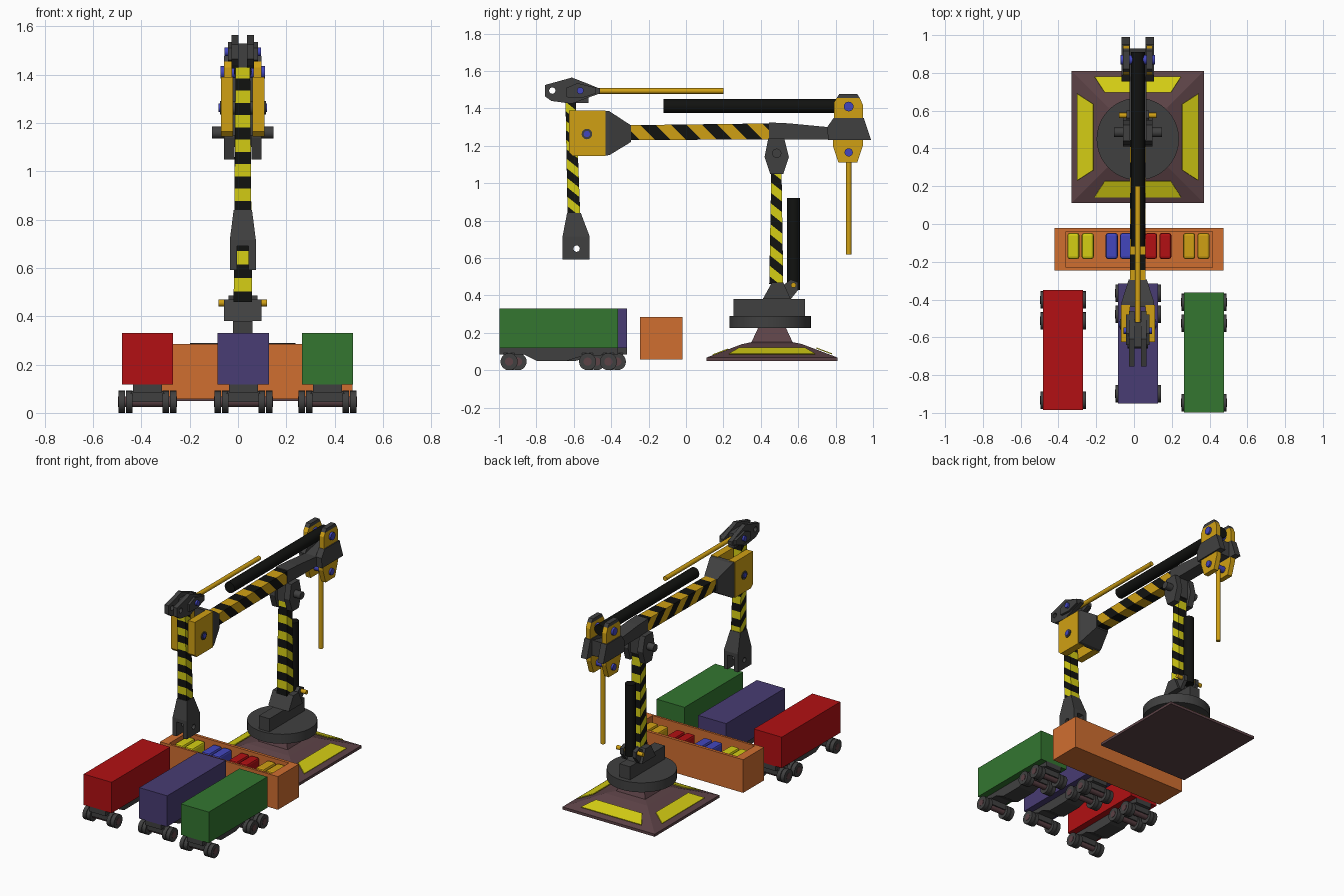
import bpy, bmesh, math
from mathutils import Vector

if "Cube" in bpy.data.objects:
    bpy.data.objects.remove(bpy.data.objects["Cube"])

C = 0.02  # centre line of the crane


def material(name, rgb):
    m = bpy.data.materials.new(name)
    m.use_nodes = True
    col = [((c / 255 + 0.055) / 1.055) ** 2.4 for c in rgb] + [1]
    m.diffuse_color = col
    m.node_tree.nodes["Principled BSDF"].inputs["Base Color"].default_value = col
    return m


GOLD = material("gold", (208, 160, 20))
YELLOW = material("yellow", (212, 205, 20))
DARK = material("dark grey", (64, 64, 64))
BLACK = material("black", (17, 18, 16))
BROWN = material("plum brown", (92, 66, 70))
ORANGE = material("orange", (208, 110, 48))
RED = material("red", (178, 16, 19))
PURPLE = material("purple", (72, 60, 115))
GREEN = material("green", (51, 118, 48))
BLUE = material("blue", (66, 70, 190))


def finish(name, bm, *mats):
    bmesh.ops.recalc_face_normals(bm, faces=bm.faces)
    me = bpy.data.meshes.new(name)
    bm.to_mesh(me)
    bm.free()
    for m in mats:
        me.materials.append(m)
    ob = bpy.data.objects.new(name, me)
    bpy.context.scene.collection.objects.link(ob)
    return ob


def loft_bm(axis, rings):
    """Stack of rectangles (t, u0, u1, v0, v1); axis z: u=x v=y, axis y: u=x v=z."""
    bm = bmesh.new()
    loops = []
    for t, u0, u1, v0, v1 in rings:
        quad = [(u0, v0), (u1, v0), (u1, v1), (u0, v1)]
        loops.append([bm.verts.new((u, v, t) if axis == "z" else (u, t, v)) for u, v in quad])
    for a, b in zip(loops, loops[1:]):
        for i in range(4):
            j = (i + 1) % 4
            bm.faces.new((a[i], a[j], b[j], b[i]))
    bm.faces.new(loops[0])
    bm.faces.new(loops[-1])
    return bm


def loft(name, axis, rings, mat):
    return finish(name, loft_bm(axis, rings), mat)


def box(name, x, y, z, mat):
    return loft(name, "z", [(z[0], *x, *y), (z[1], *x, *y)], mat)


def striped(name, axis, rings, normal, start, width, mats):
    """Beam cut by slanted planes into alternating bands."""
    bm = loft_bm(axis, rings)
    n = Vector(normal)
    vals = [v.co.dot(n) for v in bm.verts]
    for k in range(math.floor((min(vals) - start) / width), math.ceil((max(vals) - start) / width)):
        bmesh.ops.bisect_plane(bm, geom=bm.verts[:] + bm.edges[:] + bm.faces[:],
                               plane_co=n * ((start + k * width) / n.length_squared), plane_no=n)
    for f in bm.faces:
        f.material_index = math.floor((f.calc_center_median().dot(n) - start) / width) % 2
    return finish(name, bm, *mats)


def prism(name, pts, x0, x1, mat, hole=None):
    """Side outline (y, z) extruded along x, with an optional round hole."""
    bm = bmesh.new()
    outlines = [pts]
    if hole:
        y, z, r = hole
        angles = [math.tau * i / 16 for i in range(16)]
        outlines.append([(y + r * math.cos(a), z + r * math.sin(a)) for a in angles])
    for line in outlines:
        vs = [bm.verts.new((x0, *p)) for p in line]
        for i, v in enumerate(vs):
            bm.edges.new((v, vs[(i + 1) % len(vs)]))
    bmesh.ops.triangle_fill(bm, edges=bm.edges[:], use_beauty=True, normal=(1, 0, 0))
    ext = bmesh.ops.extrude_face_region(bm, geom=bm.faces[:], use_keep_orig=True)["geom"]
    bmesh.ops.translate(bm, vec=(x1 - x0, 0, 0), verts=[v for v in ext if isinstance(v, bmesh.types.BMVert)])
    return finish(name, bm, mat)


def pair(name, pts, a, b, mat, hole=None):
    for side, s in (("left", 1), ("right", -1)):
        prism(f"{side}_{name}", pts, C + s * a, C + s * b, mat, hole)


def rod(name, p0, p1, r, mat, sides=20):
    p0, p1 = Vector(p0), Vector(p1)
    d = p1 - p0
    bm = bmesh.new()
    bmesh.ops.create_cone(bm, cap_ends=True, segments=sides, radius1=r, radius2=r, depth=d.length)
    for f in bm.faces:
        f.smooth = len(f.verts) == 4
        if not f.smooth:
            for e in f.edges:
                e.smooth = False
    bm.transform(d.to_track_quat("Z", "Y").to_matrix().to_4x4())
    bmesh.ops.translate(bm, vec=(p0 + p1) / 2, verts=bm.verts)
    return finish(name, bm, mat)


def pin(name, y, z, half, r, mat):
    return rod(name, (C - half, y, z), (C + half, y, z), r, mat)


def square(z, h, y=0.46):
    return (z, C - h, C + h, y - h, y + h)


# Pedestal with yellow warning patches
loft("pedestal", "z", [square(0.05, 0.35), square(0.068, 0.35), square(0.14, 0.16),
                       square(0.15, 0.11), square(0.225, 0.075)], BROWN)
bm = bmesh.new()
for q in range(4):
    c, s = round(math.cos(q * math.pi / 2)), round(math.sin(q * math.pi / 2))
    quad = [(0.32, -0.23), (0.32, 0.23), (0.235, 0.175), (0.235, -0.175)]
    bm.faces.new([bm.verts.new((C + c * d - s * w, 0.46 + s * d + c * w, 0.073 + (0.35 - d) * 0.379))
                  for d, w in quad])
patches = finish("warning_patches", bm, YELLOW)
patches.modifiers.new("thickness", "SOLIDIFY").thickness = 0.006

# Turntable and post foot
rod("turntable", (C, 0.45, 0.225), (C, 0.45, 0.29), 0.218, DARK, 40)
box("turntable_slab", (C - 0.04, C + 0.04), (0.255, 0.635), (0.29, 0.38), DARK)
prism("post_foot", [(0.41, 0.38), (0.46, 0.47), (0.52, 0.47), (0.56, 0.38)], C - 0.078, C + 0.078, DARK)
pair("piston_lug", [(0.5, 0.38), (0.5, 0.44), (0.56, 0.485), (0.6, 0.47), (0.6, 0.43), (0.56, 0.38)], 0.035, 0.06, DARK)
pin("piston_pin", 0.575, 0.455, 0.1, 0.014, GOLD)
rod("lower_piston", (C, 0.575, 0.43), (C, 0.575, 0.92), 0.034, BLACK)

# Striped post and knee joint
striped("post", "z", [(0.46, C - 0.038, C + 0.038, 0.445, 0.52), (1.12, C - 0.033, C + 0.033, 0.457, 0.51)],
        (0, 0.8, 1), 0.86, 0.0565, (YELLOW, BLACK))
pair("knee_plate", [(0.45, 1.05), (0.42, 1.14), (0.44, 1.24), (0.525, 1.24), (0.55, 1.14), (0.52, 1.05)], 0.035, 0.077, DARK)
box("knee_core", (C - 0.036, C + 0.036), (0.45, 0.52), (1.1, 1.25), DARK)
pin("knee_axle", 0.485, 1.16, 0.127, 0.025, DARK)

# Horizontal arm with funnel and rear shoulder
striped("arm", "y", [(-0.32, C - 0.04, C + 0.04, 1.23, 1.31), (0.46, C - 0.042, C + 0.042, 1.235, 1.32)],
        (0, 1, 1), 0.985, 0.0825, (GOLD, BLACK))
loft("arm_funnel", "y", [(-0.44, C - 0.085, C + 0.085, 1.148, 1.388), (-0.41, C - 0.085, C + 0.085, 1.15, 1.385),
                         (-0.295, C - 0.048, C + 0.048, 1.22, 1.31)], DARK)
loft("arm_rear", "y", [(0.445, C - 0.045, C + 0.045, 1.235, 1.325), (0.55, C - 0.045, C + 0.045, 1.235, 1.32),
                       (0.76, C - 0.045, C + 0.045, 1.235, 1.3), (0.93, C - 0.045, C + 0.045, 1.235, 1.34)], DARK)
pair("shoulder_plate", [(0.76, 1.23), (0.755, 1.3), (0.79, 1.35), (0.95, 1.35), (0.99, 1.23)], 0.04, 0.085, DARK)
pair("shoulder_upper", [(0.79, 1.34), (0.79, 1.43), (0.805, 1.455), (0.93, 1.455), (0.945, 1.42), (0.945, 1.34)], 0.045, 0.078, GOLD)
pair("shoulder_tip", [(0.805, 1.455), (0.82, 1.478), (0.915, 1.478), (0.93, 1.455)], 0.045, 0.078, DARK)
pair("shoulder_lower", [(0.785, 1.24), (0.785, 1.2), (0.815, 1.11), (0.915, 1.11), (0.945, 1.2), (0.945, 1.24)], 0.04, 0.075, GOLD)
pin("shoulder_upper_bolt", 0.87, 1.41, 0.092, 0.026, BLUE)
pin("shoulder_lower_bolt", 0.87, 1.165, 0.088, 0.022, BLUE)
rod("upper_piston", (C, -0.12, 1.412), (C, 0.91, 1.412), 0.037, BLACK)
rod("hanging_rod", (C, 0.87, 0.62), (C, 0.87, 1.18), 0.015, GOLD)

# Front bracket
pair("bracket_plate", [(-0.625, 1.165), (-0.625, 1.39), (-0.43, 1.39), (-0.43, 1.145), (-0.605, 1.145)], 0.04, 0.09, GOLD)
pin("bracket_washer", -0.53, 1.263, 0.095, 0.028, DARK)
pin("bracket_bolt", -0.53, 1.263, 0.1, 0.017, BLUE)

# Forearm, head and push rod
striped("forearm", "z", [(0.82, C - 0.035, C + 0.035, -0.633, -0.565), (1.47, C - 0.03, C + 0.03, -0.645, -0.59)],
        (0, 0.8, 1), 0.37, 0.05, (YELLOW, BLACK))
pair("head_plate", [(-0.755, 1.465), (-0.755, 1.525), (-0.7, 1.54), (-0.61, 1.565), (-0.52, 1.53), (-0.46, 1.505),
                    (-0.46, 1.48), (-0.53, 1.455), (-0.61, 1.425), (-0.72, 1.44)], 0.018, 0.047, DARK, (-0.715, 1.495, 0.017))
pair("head_lug", [(-0.64, 1.46), (-0.64, 1.51), (-0.58, 1.535), (-0.48, 1.51), (-0.48, 1.48), (-0.56, 1.455)], 0.045, 0.062, DARK)
box("head_core", (C - 0.02, C + 0.02), (-0.65, -0.52), (1.43, 1.53), DARK)
pin("head_bolt", -0.565, 1.495, 0.075, 0.018, BLUE)
rod("push_rod", (C, -0.56, 1.493), (C, 0.2, 1.493), 0.015, GOLD)

# Claw at the end of the forearm
loft("claw_neck", "z", [(0.69, C - 0.054, C + 0.054, -0.66, -0.515), (0.715, C - 0.054, C + 0.054, -0.66, -0.515),
                        (0.84, C - 0.038, C + 0.038, -0.636, -0.562)], DARK)
pair("claw_prong", [(-0.66, 0.592), (-0.66, 0.7), (-0.515, 0.7), (-0.515, 0.592)], 0.024, 0.054, DARK, (-0.585, 0.65, 0.017))

# Open tray with small loads
x0, x1, y0, y1 = -0.42, 0.475, -0.245, -0.02
box("tray_floor", (x0, x1), (y0, y1), (0.058, 0.18), ORANGE)
for name, xs, ys in (("front", (x0, x1), (y0, y0 + 0.015)), ("back", (x0, x1), (y1 - 0.02, y1)),
                     ("right", (x0, x0 + 0.06), (y0, y1)), ("left", (x1 - 0.06, x1), (y0, y1))):
    box(f"tray_{name}_wall", xs, ys, (0.17, 0.285), ORANGE)
for i, (x, mat) in enumerate(((-0.283, YELLOW), (-0.08, BLUE), (0.128, RED), (0.33, GOLD))):
    for k, s in enumerate((-1, 1)):
        cx = x + s * 0.038
        load = box(f"load_{i}_{k}", (cx - 0.032, cx + 0.032), (-0.185, -0.048), (0.18, 0.268), mat)
        bev = load.modifiers.new("rounding", "BEVEL")
        bev.width, bev.segments = 0.012, 2


# Trailers: ribbed container on a chassis with twin wheels
def trailer(name, cx, yf, mat):
    yb, hw, skin = yf + 0.635, 0.106, 0.014
    box(f"{name}_core", (cx - hw + skin, cx + hw - skin), (yf + skin, yb - skin), (0.12, 0.32), mat)
    for part, z in (("sill", (0.118, 0.14)), ("roof", (0.305, 0.33))):
        box(f"{name}_{part}", (cx - hw, cx + hw), (yf, yb), z, mat)
    for i in range(12):
        y = yf + 0.01 + i * 0.615 / 11
        box(f"{name}_side_rib_{i}", (cx - hw, cx + hw), (y - 0.01, y + 0.01), (0.13, 0.31), mat)
    for i in range(5):
        x = cx + (i - 2) * 0.048
        box(f"{name}_end_rib_{i}", (x - 0.01, x + 0.01), (yf, yb), (0.13, 0.31), mat)
    outline = [(0, 0.12), (0.635, 0.12), (0.635, 0.085), (0.44, 0.075), (0.36, 0.05),
               (0.2, 0.05), (0.13, 0.085), (0, 0.085)]
    prism(f"{name}_chassis", [(yf + y, z) for y, z in outline], cx - 0.06, cx + 0.06, DARK)
    for i, dy in enumerate((0.052, 0.472, 0.583)):
        y = yf + dy
        loft(f"{name}_saddle_{i}", "z", [(0.045, cx - 0.06, cx + 0.06, y - 0.03, y + 0.03),
                                         (0.07, cx - 0.08, cx + 0.08, y - 0.03, y + 0.03),
                                         (0.12, cx - 0.035, cx + 0.035, y - 0.03, y + 0.03)], DARK)
        rod(f"{name}_axle_{i}", (cx - 0.122, y, 0.046), (cx + 0.122, y, 0.046), 0.022, BROWN, 16)
        for s in (-1, 1):
            for k, a in enumerate((0.062, 0.093)):
                rod(f"{name}_wheel_{i}_{k}_{'left' if s > 0 else 'right'}", (cx + s * a, y, 0.046),
                    (cx + s * (a + 0.027), y, 0.046), 0.046, DARK)


trailer("red_trailer", -0.375, -0.985, RED)
trailer("purple_trailer", 0.022, -0.95, PURPLE)
trailer("green_trailer", 0.371, -0.998, GREEN)
